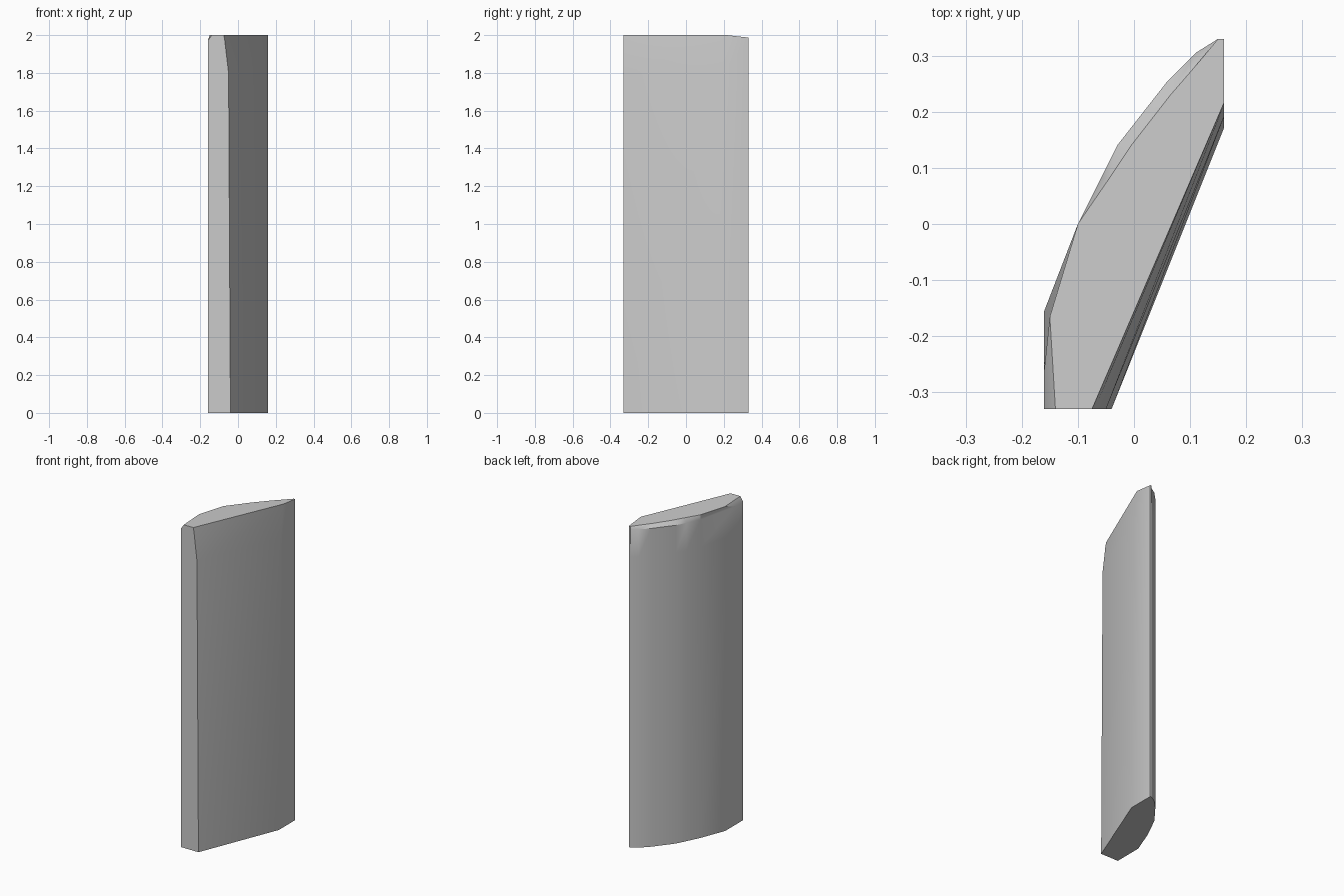
import bpy
import bmesh
import math

cube = bpy.data.objects.get("Cube")
if cube:
    bpy.data.objects.remove(cube, do_unlink=True)

# Plain grey stone
stone = bpy.data.materials.new("grey stone")
stone.use_nodes = True
grey = (0.6, 0.6, 0.6, 1)
stone.diffuse_color = grey
stone.node_tree.nodes["Principled BSDF"].inputs["Base Color"].default_value = grey

# Curved back, listed from its left end to its right end
back = [(.15, .33), (.11, .305), (.06, .255), (-.03, .14), (-.06, .08), (-.10, 0)]
back_rim = [(.15, .33), (.104, .275), (.065, .23), (-.005, .14), (-.045, .08), (-.10, 0)]


def section(front_x, left_y, right_y, z):
    """Plan outline of the slab at one height."""
    plan = [(front_x, -.33), (.16, left_y), (.16, .33)] + back
    plan += [(-.16, right_y), (-.16, -.33)]
    return [(x, y, z) for x, y in plan]


# Foot, shoulder and upper wall, then the slightly chamfered rim
foot = section(-.04, .17, -.155, 0)
shoulder = section(-.05, .19, -.25, 1.8)
wall = section(-.07, .212, -.26, 1.97)
rim = [(-.075, -.33, 2), (.16, .215, 2), (.16, .33, 1.987)]
rim += [(x, y, 2 - .04 * max(0, y)) for x, y in back_rim]
rim += [(-.15, -.165, 2), (-.14, -.33, 2)]

bm = bmesh.new()
rings = [[bm.verts.new(p) for p in ring] for ring in (foot, shoulder, wall, rim)]
count = len(foot)
for low, high in zip(rings, rings[1:]):
    for i in range(count):
        j = (i + 1) % count
        bm.faces.new((low[i], low[j], high[j], high[i]))
bm.faces.new(rings[0][::-1])
bm.faces.new(rings[-1])
bmesh.ops.recalc_face_normals(bm, faces=bm.faces)

mesh = bpy.data.meshes.new("stone_slab")
bm.to_mesh(mesh)
bm.free()
mesh.materials.append(stone)
slab = bpy.data.objects.new("stone_slab", mesh)
bpy.context.collection.objects.link(slab)

# Smooth curved wall with crisp corners
bpy.context.view_layer.objects.active = slab
slab.select_set(True)
bpy.ops.object.shade_smooth_by_angle(angle=math.radians(30))
